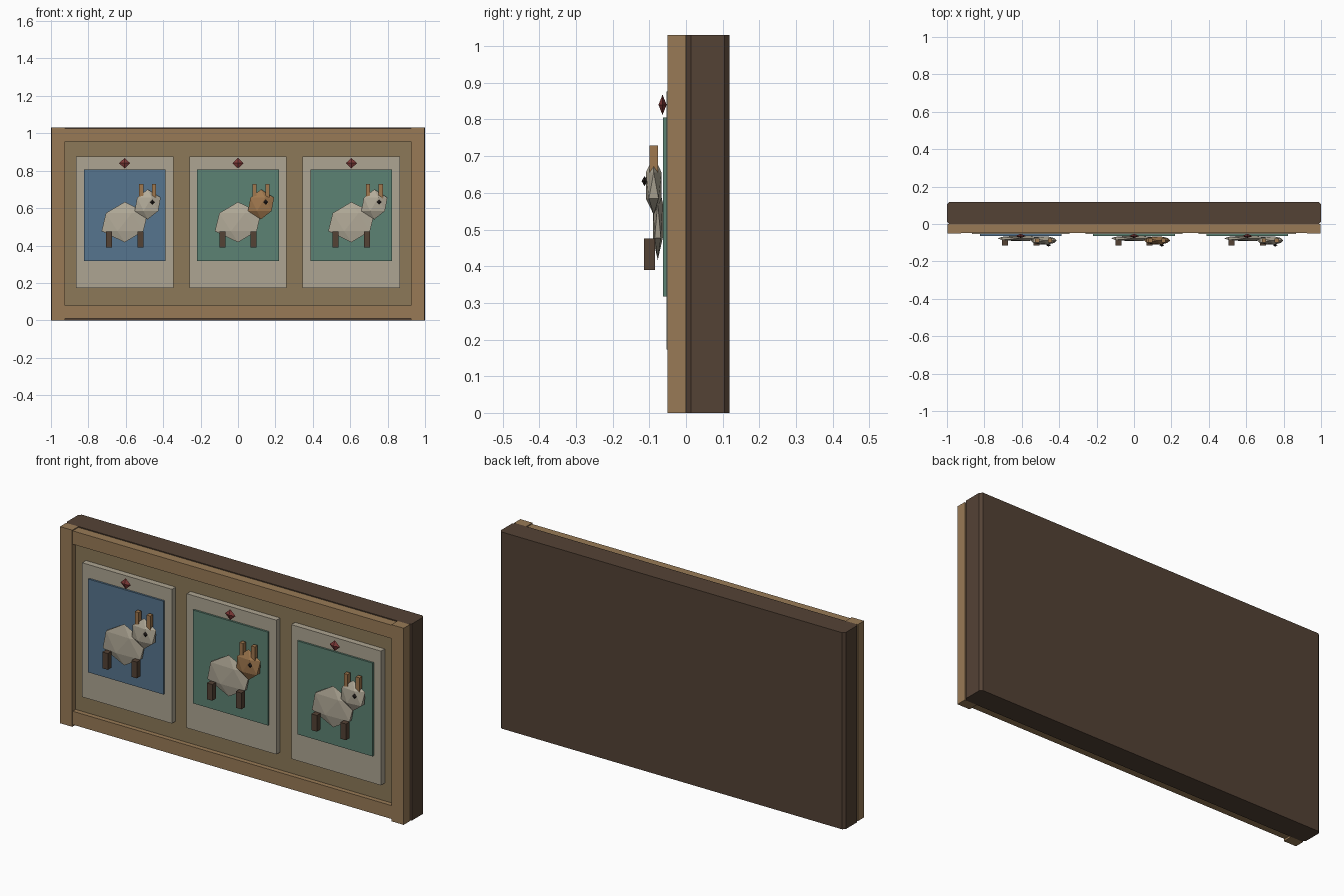
import bpy, bmesh
from mathutils import Matrix, Vector

if "Cube" in bpy.data.objects:
    bpy.data.objects.remove(bpy.data.objects["Cube"])


def lin(c):
    return ((c / 255 + 0.055) / 1.055) ** 2.4


def material(name, r, g, b):
    m = bpy.data.materials.new(name)
    m.diffuse_color = (lin(r), lin(g), lin(b), 1)
    m.use_nodes = True
    m.node_tree.nodes["Principled BSDF"].inputs["Base Color"].default_value = m.diffuse_color
    return m


DARK = material("dark_wood", 84, 66, 53)
WOOD = material("light_wood", 152, 122, 86)
CORK = material("cork", 140, 121, 88)
PAPER = material("paper", 174, 165, 146)
BLUE = material("blue", 86, 117, 142)
GREEN = material("green", 92, 130, 115)
WOOL = material("wool", 180, 172, 154)
TAN = material("tan", 160, 120, 78)
RED = material("red", 128, 58, 56)
BLACK = material("black", 40, 34, 32)


def finish(name, bm, mat):
    me = bpy.data.meshes.new(name)
    bm.to_mesh(me)
    bm.free()
    me.materials.append(mat)
    ob = bpy.data.objects.new(name, me)
    bpy.context.collection.objects.link(ob)
    return ob


def box(name, x, y, z, mat, chamfer=0):
    """Box from (min, max) ranges, optionally chamfering the vertical edges."""
    bm = bmesh.new()
    mid = [(a + b) / 2 for a, b in (x, y, z)]
    size = [b - a for a, b in (x, y, z)]
    bmesh.ops.create_cube(bm, size=1, matrix=Matrix.LocRotScale(Vector(mid), None, Vector(size)))
    if chamfer:
        upright = [e for e in bm.edges if abs(e.verts[0].co.z - e.verts[1].co.z) > 0.01]
        bmesh.ops.bevel(bm, geom=upright, offset=chamfer, segments=1, affect='EDGES')
    return finish(name, bm, mat)


def gem(name, centre, radii, mat, octa=False):
    """Low-poly ball: icosahedron, or octahedron when octa is set."""
    bm = bmesh.new()
    m = Matrix.LocRotScale(Vector(centre), None, Vector(radii))
    if octa:
        bmesh.ops.create_uvsphere(bm, u_segments=4, v_segments=2, radius=1, matrix=m)
    else:
        bmesh.ops.create_icosphere(bm, subdivisions=1, radius=1, matrix=m)
    return finish(name, bm, mat)


# Backing board, cork panel and frame
box("backing_board", (-1, 1), (0, 0.118), (0, 1.03), DARK, 0.013)
box("cork_panel", (-0.93, 0.93), (-0.022, 0.002), (0.02, 1.015), CORK)
for side, s in (("left", -1), ("right", 1)):
    box(side + "_post", sorted((s * 0.925, s * 0.996)), (-0.051, 0), (0, 1.03), WOOD)
box("top_rail", (-0.925, 0.925), (-0.047, 0), (0.955, 1.025), WOOD)
box("bottom_rail", (-0.925, 0.925), (-0.047, 0), (0.01, 0.08), WOOD)

# Three pinned pictures, each with a sheep
for i, (cx, sky, face) in enumerate(((-0.606, BLUE, WOOL), (0, GREEN, TAN), (0.606, GREEN, WOOL)), 1):
    n = f"_{i}"
    box("paper" + n, (cx - 0.26, cx + 0.26), (-0.053, -0.022), (0.173, 0.876), PAPER)
    box("picture" + n, (cx - 0.218, cx + 0.218), (-0.063, -0.05), (0.317, 0.806), sky)
    gem("pin" + n, (cx, -0.064, 0.84), (0.03, 0.011, 0.028), RED, True)

    # Sheep relief
    gem("sheep_body" + n, (cx, -0.077, 0.525), (0.138, 0.016, 0.108), WOOL)
    gem("sheep_head" + n, (cx + 0.123, -0.088, 0.62), (0.078, 0.025, 0.08), face)
    gem("sheep_eye" + n, (cx + 0.149, -0.113, 0.632), (0.013, 0.008, 0.014), BLACK, True)
    for j, dx in enumerate((-0.084, 0.084), 1):
        box(f"leg{n}_{j}", (cx + dx - 0.016, cx + dx + 0.016), (-0.115, -0.085), (0.39, 0.475), DARK)
    for j, dx in enumerate((0.089, 0.157), 1):
        box(f"ear{n}_{j}", (cx + dx - 0.011, cx + dx + 0.011), (-0.1, -0.077), (0.65, 0.729), TAN)
